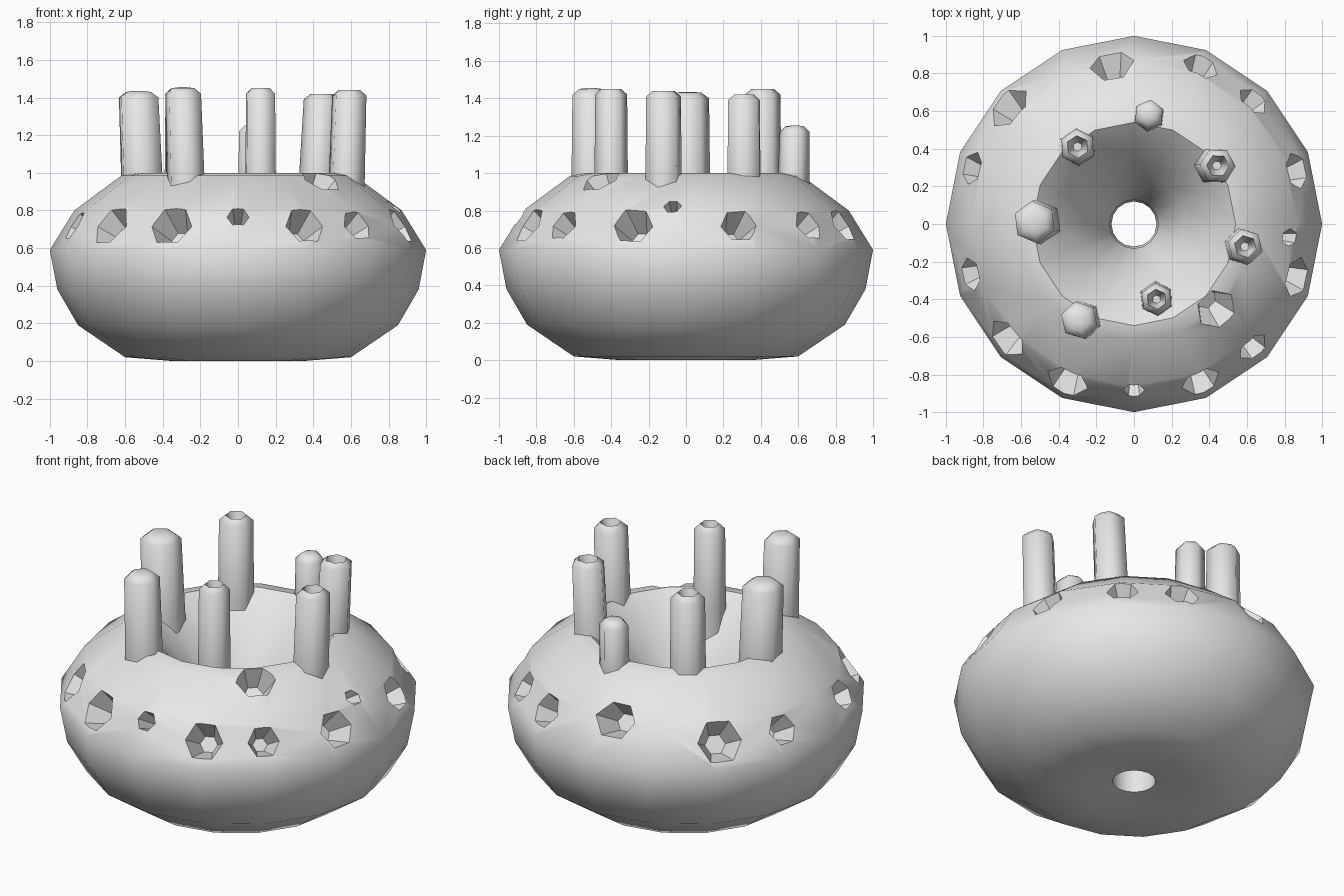
import bpy
import math
from mathutils import Vector

cube = bpy.data.objects.get("Cube")
if cube:
    bpy.data.objects.remove(cube, do_unlink=True)

stone = bpy.data.materials.new("light_grey")
stone.diffuse_color = (0.8, 0.8, 0.8, 1)
stone.use_nodes = True
stone.node_tree.nodes["Principled BSDF"].inputs["Base Color"].default_value = (0.8, 0.8, 0.8, 1)


def lathe(name, profile, sides, loop=False, turn=0.0, lean=(0, 0)):
    """Spin (radius, height) points; loop joins last ring to first, else ends are capped."""
    verts, faces = [], []
    for r, z in profile:
        for i in range(sides):
            a = turn + math.tau * i / sides
            verts.append((r * math.cos(a) + lean[0] * z, r * math.sin(a) + lean[1] * z, z))
    rings = len(profile)
    for k in range(rings if loop else rings - 1):
        for i in range(sides):
            j, n = (i + 1) % sides, (k + 1) % rings
            faces.append((k * sides + i, k * sides + j, n * sides + j, n * sides + i))
    if not loop:
        faces.append(tuple(reversed(range(sides))))
        faces.append(tuple(range((rings - 1) * sides, rings * sides)))
    mesh = bpy.data.meshes.new(name)
    mesh.from_pydata(verts, [], faces)
    mesh.materials.append(stone)
    obj = bpy.data.objects.new(name, mesh)
    bpy.context.collection.objects.link(obj)
    return obj


def smooth(obj, degrees):
    bpy.ops.object.select_all(action="DESELECT")
    obj.select_set(True)
    bpy.context.view_layer.objects.active = obj
    bpy.ops.object.shade_smooth_by_angle(angle=math.radians(degrees))


# Rounded body with a bowl on top and a drain hole through the middle
body = lathe("body", [
    (0.12, 0.03), (0.35, 0.0), (0.6, 0.02), (0.85, 0.19), (0.96, 0.38), (1.0, 0.59),
    (0.87, 0.80), (0.62, 0.985), (0.54, 1.0), (0.42, 0.9), (0.27, 0.68), (0.13, 0.45),
], 16, loop=True)

# Tapered six-sided pits around the shoulder: angle, radius, height, size
pits = [(a, 0.91, 0.72, s) for a, s in (
    (18, 0.10), (46, 0.09), (67, 0.10), (137, 0.13), (161, 0.09), (197, 0.09),
    (222, 0.12), (247, 0.12), (293, 0.11), (314, 0.09), (342, 0.11))]
pits += [(98, 0.86, 0.8, 0.12), (270, 0.89, 0.77, 0.06), (314, 0.64, 0.98, 0.12), (355, 0.84, 0.83, 0.05)]
for angle, radius, height, size in pits:
    cutter = lathe("pit_cutter", [(size * 0.45, -0.16), (size, 0), (size * 1.5, 0.12)], 6)
    a = math.radians(angle)
    tilt = 0.6 if radius > 0.7 else 1.6
    outward = Vector((math.cos(a), math.sin(a), tilt))
    cutter.location = (radius * math.cos(a), radius * math.sin(a), height)
    cutter.rotation_mode = "QUATERNION"
    cutter.rotation_quaternion = outward.to_track_quat("Z", "Y")
    cutter.hide_render = True
    cut = body.modifiers.new("pit", "BOOLEAN")
    cut.operation = "DIFFERENCE"
    cut.solver = "EXACT"
    cut.object = cutter

# Bake the pits into the body and drop the cutters
bpy.context.view_layer.update()
depsgraph = bpy.context.evaluated_depsgraph_get()
carved = bpy.data.meshes.new_from_object(body.evaluated_get(depsgraph))
body.modifiers.clear()
body.data = carved
for obj in [o for o in bpy.data.objects if o.name.startswith("pit_cutter")]:
    bpy.data.objects.remove(obj, do_unlink=True)
smooth(body, 42)

# Upright stalks: x, y, top height, radius, hollow tip, lean
stalks = [
    (-0.30, 0.41, 1.45, 0.10, True, (0.0, 0.0)),
    (0.08, 0.57, 1.25, 0.085, False, (0.0, 0.02)),
    (0.41, 0.31, 1.42, 0.10, True, (0.05, 0.0)),
    (0.57, -0.12, 1.44, 0.10, True, (0.03, 0.0)),
    (0.12, -0.40, 1.45, 0.09, True, (0.0, 0.0)),
    (-0.27, -0.51, 1.45, 0.105, False, (-0.03, 0.0)),
    (-0.50, 0.01, 1.43, 0.12, False, (-0.04, 0.0)),
]
for x, y, top, r, hollow, lean in stalks:
    h = top - 0.7
    profile = [(r * 1.1, 0), (r, 0.25), (r * 0.95, h - 0.03), (r * 0.6, h)]
    profile += [(r * 0.25, h - 0.12)] if hollow else [(r * 0.2, h + 0.005)]
    stalk = lathe("stalk", profile, 6, turn=x * 5, lean=lean)
    stalk.location = (x, y, 0.7)
    smooth(stalk, 65)
